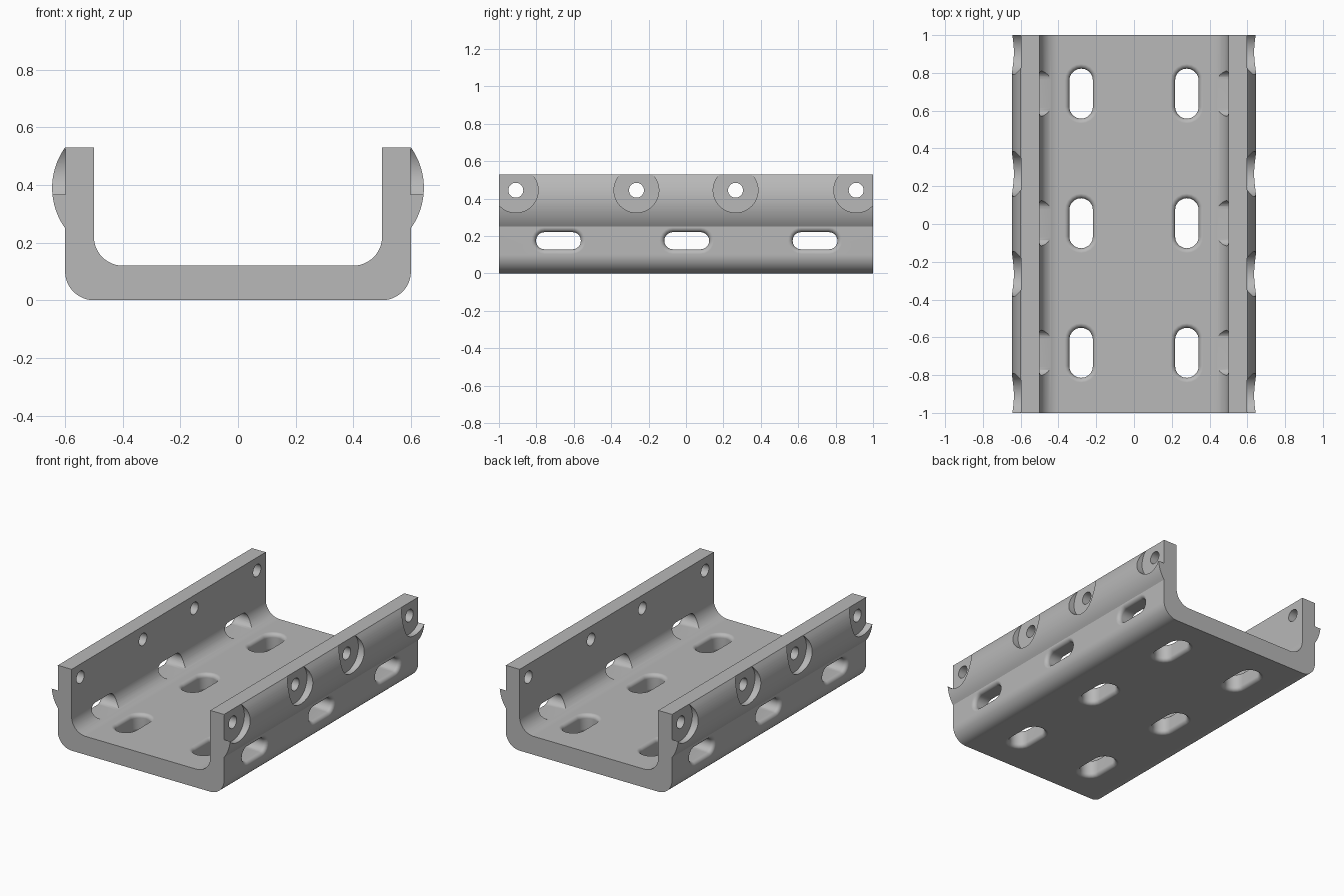
import bpy, bmesh
from math import sin, cos, pi, sqrt, asin
from mathutils import Vector

cube = bpy.data.objects.get("Cube")
if cube:
    bpy.data.objects.remove(cube)

FLOOR, WALL_IN, WALL_OUT, TOP = 0.12, 0.50, 0.60, 0.53
FILLET = 0.025
SLOT_Y = (-0.682, 0.004, 0.69)
HOLE_Y = (-0.91, -0.265, 0.265, 0.91)
HOLE_Z = 0.445

steel = bpy.data.materials.new("grey steel")
steel.use_nodes = True
steel.diffuse_color = (0.48, 0.48, 0.48, 1)
steel.node_tree.nodes["Principled BSDF"].inputs["Base Color"].default_value = (0.48, 0.48, 0.48, 1)


def arc(cx, cz, r, a0, a1, n=12):
    return [(cx + r * cos(a0 + (a1 - a0) * i / n), cz + r * sin(a0 + (a1 - a0) * i / n))
            for i in range(n + 1)]


def loft(bm, rings):
    """Closed solid through a list of equal-length rings."""
    loops = [[bm.verts.new(p) for p in ring] for ring in rings]
    n = len(loops[0])
    for a, b in zip(loops, loops[1:]):
        for i in range(n):
            j = (i + 1) % n
            bm.faces.new((a[i], a[j], b[j], b[i]))
    bm.faces.new(loops[0][::-1])
    bm.faces.new(loops[-1])


def make_object(name, bm):
    bmesh.ops.recalc_face_normals(bm, faces=bm.faces[:])
    mesh = bpy.data.meshes.new(name)
    bm.to_mesh(mesh)
    bm.free()
    obj = bpy.data.objects.new(name, mesh)
    bpy.context.collection.objects.link(obj)
    mesh.materials.append(steel)
    return obj


def stadium(cy, cv, length, r):
    """Rounded slot outline, long along y."""
    h = length / 2 - r
    return arc(cy + h, cv, r, -pi / 2, pi / 2, 10) + arc(cy - h, cv, r, pi / 2, 3 * pi / 2, 10)


def flare(depth, sign):
    """(position, offset) steps of a rounded slot mouth; sign points into the metal."""
    steps = [(depth - sign * 0.03, FILLET)]
    for i in range(6):
        a = pi / 2 * (1 - i / 5)
        steps.append((depth + sign * FILLET * (1 - sin(a)), FILLET * (1 - cos(a))))
    return steps


# Channel: half outline from the inner floor, up the wall and down the bulged outside
sag, half = 0.045, 0.14
R = (half * half + sag * sag) / (2 * sag)
swing = asin(half / R)
right = arc(0.40, FLOOR + 0.10, 0.10, -pi / 2, 0)
right.append((WALL_IN, TOP))
right += arc(WALL_OUT + sag - R, TOP - half, R, swing, -swing, 20)
right += arc(0.50, 0.10, 0.10, 0, -pi / 2)
outline = right + [(-x, z) for x, z in reversed(right)]
bm = bmesh.new()
loft(bm, [[(x, y, z) for x, z in outline] for y in (-1, 1)])
channel = make_object("channel_body", bm)

# Slots and counterbores
bm = bmesh.new()
for s in (-1, 1):
    for y in SLOT_Y:
        floor_steps = flare(0, 1) + flare(FLOOR, -1)[::-1]
        loft(bm, [[(v, u, w) for u, v in stadium(y, s * 0.28, 0.265 + 2 * o, 0.0625 + o)]
                  for w, o in floor_steps])
        side_steps = flare(WALL_OUT, -1) + [(0.40, 0)]
        loft(bm, [[(s * w, u, v) for u, v in stadium(y, 0.175, 0.24 + 2 * o, 0.046 + o)]
                  for w, o in side_steps])
    for y in HOLE_Y:
        ring = arc(y, HOLE_Z, 0.12, 0, 2 * pi, 48)[:-1]
        loft(bm, [[(s * w, u, v) for u, v in ring] for w in (WALL_OUT - 0.001, 0.7)])
recesses = make_object("slot_cutter", bm)

# Bolt holes
bm = bmesh.new()
for s in (-1, 1):
    for y in HOLE_Y:
        ring = arc(y, HOLE_Z, 0.04, 0, 2 * pi, 32)[:-1]
        loft(bm, [[(s * w, u, v) for u, v in ring] for w in (0.45, 0.72)])
holes = make_object("bolt_hole_cutter", bm)

bpy.ops.object.select_all(action='DESELECT')
channel.select_set(True)
bpy.context.view_layer.objects.active = channel
for cutter in (recesses, holes):
    cutter.hide_render = True
    mod = channel.modifiers.new("cut", 'BOOLEAN')
    mod.operation = 'DIFFERENCE'
    mod.solver = 'EXACT'
    mod.object = cutter
    bpy.ops.object.modifier_apply(modifier=mod.name)
    bpy.data.objects.remove(cutter)

# Smooth curves, crisp edges, flat faces kept flat
bpy.ops.object.shade_smooth_by_angle(angle=pi / 6)
weighted = channel.modifiers.new("flat_faces", 'WEIGHTED_NORMAL')
weighted.keep_sharp = True
